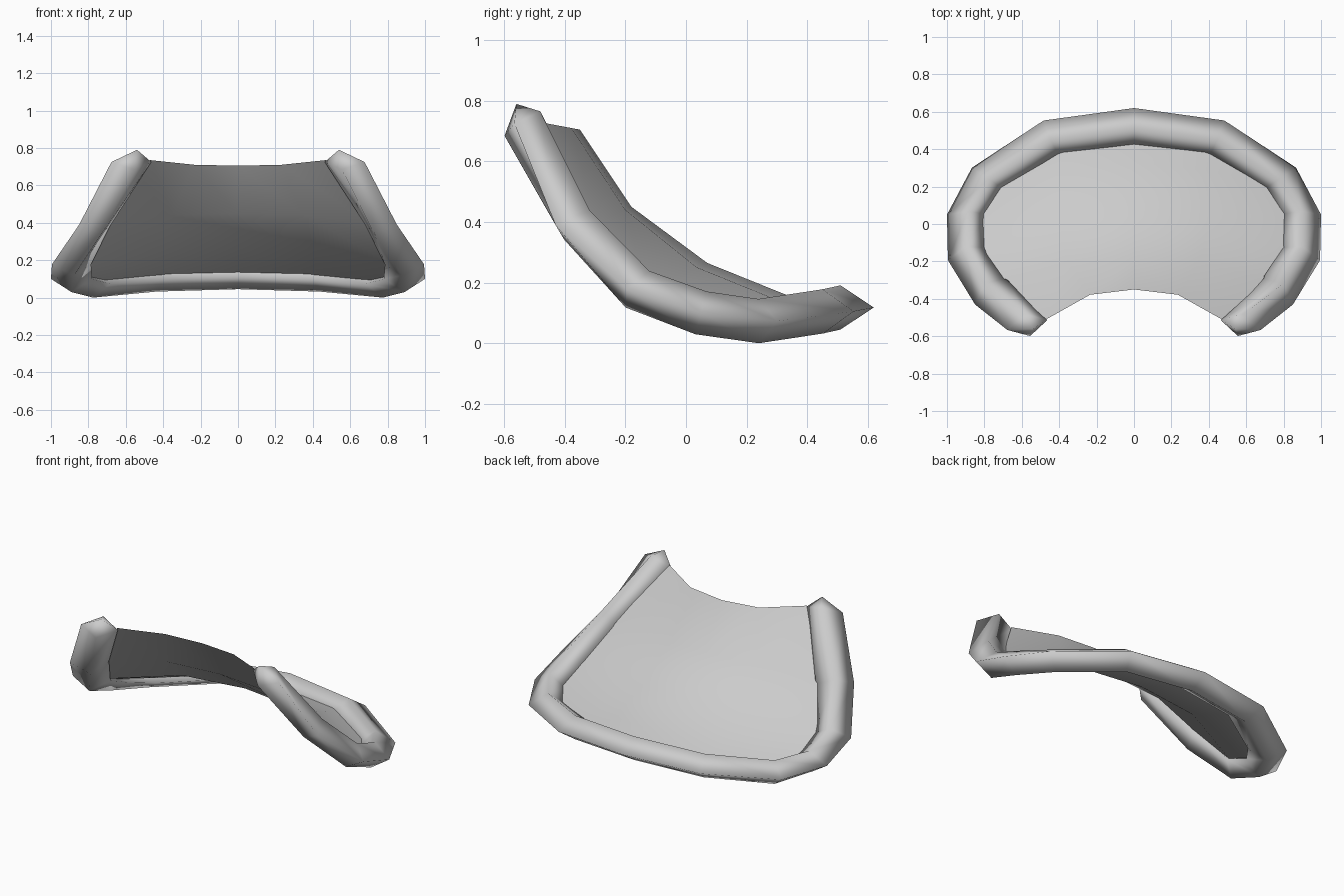
import bpy
import math
from mathutils import Vector

old = bpy.data.objects.get("Cube")
if old:
    bpy.data.objects.remove(old)

grey = bpy.data.materials.new("light grey")
grey.use_nodes = True
colour = (0.6, 0.6, 0.6, 1)
grey.diffuse_color = colour
grey.node_tree.nodes["Principled BSDF"].inputs["Base Color"].default_value = colour


def add_object(name, verts, faces):
    """Make a smooth shaded mesh object."""
    mesh = bpy.data.meshes.new(name)
    mesh.from_pydata(verts, [], faces)
    mesh.materials.append(grey)
    mesh.shade_smooth()
    obj = bpy.data.objects.new(name, mesh)
    bpy.context.collection.objects.link(obj)
    return obj


def skin(rows, columns, closed):
    """Quads joining neighbouring rows of vertices."""
    faces = []
    for r in range(rows - 1):
        for c in range(columns if closed else columns - 1):
            d = (c + 1) % columns
            faces.append((r * columns + c, r * columns + d,
                          (r + 1) * columns + d, (r + 1) * columns + c))
    return faces


# Rim: half path from the back centre to the front tip,
# each with the compass angle of its outer ridge
half_path = [
    ((0, 0.51, 0.118), 90),
    ((0.44, 0.452, 0.105), 67),
    ((0.775, 0.24, 0.073), 34),
    ((0.89, 0.05, 0.1), 0),
    ((0.89, -0.16, 0.178), -18),
    ((0.765, -0.36, 0.39), -40),
    ((0.57, -0.54, 0.725), -14),
]
half_width, half_height = 0.11, 0.073

points = [Vector(p) for p, angle in half_path]
half_rings = []
for i, (p, angle) in enumerate(half_path):
    a = math.radians(angle)
    out = Vector((math.cos(a), math.sin(a), 0))
    behind = points[i - 1] if i else points[1] * 1
    if i == 0:
        behind.x *= -1
    along = points[min(i + 1, len(points) - 1)] - behind
    up = out.cross(along).normalized()
    if up.z < 0:
        up.negate()
    half_rings.append([points[i] + out * half_width, points[i] + up * half_height,
                       points[i] - out * half_width, points[i] - up * half_height])


def mirrored(ring):
    return [Vector((-v.x, v.y, v.z)) for v in ring]


rings = [mirrored(r) for r in reversed(half_rings[1:])] + half_rings
verts = [v for ring in rings for v in ring]
faces = skin(len(rings), 4, True)

# Pointed end caps
tip = Vector((0.54, -0.56, 0.79))
for ring_start, apex in ((0, mirrored([tip])[0]), (len(verts) - 4, tip)):
    verts.append(apex)
    for k in range(4):
        face = (ring_start + k, ring_start + (k + 1) % 4, len(verts) - 1)
        faces.append(face[::-1] if ring_start == 0 else face)
rim = add_object("rim", verts, faces)

# Arched panel: each row runs from a centre point out to the rim
panel_rows = [
    ((-0.35, 0.705), (0.47, -0.51, 0.735)),
    ((-0.18, 0.45), (0.7, -0.3, 0.4)),
    ((0.07, 0.265), (0.81, -0.13, 0.185)),
    ((0.33, 0.16), (0.83, 0.06, 0.105)),
    ((0.47, 0.125), (0.73, 0.22, 0.08)),
]
verts = []
for (cy, cz), (ex, ey, ez) in panel_rows:
    for u in (-1, -0.5, 0, 0.5, 1):
        f = abs(u) ** 2.5
        verts.append((ex * u, cy + (ey - cy) * f, cz + (ez - cz) * f))
panel = add_object("panel", verts, skin(len(panel_rows), 5, False))

# Point every face outward, with the panel facing up
for obj in (rim, panel):
    bpy.context.view_layer.objects.active = obj
    bpy.ops.object.mode_set(mode='EDIT')
    bpy.ops.mesh.select_all(action='SELECT')
    bpy.ops.mesh.normals_make_consistent(inside=False)
    bpy.ops.object.mode_set(mode='OBJECT')
if panel.data.polygons[0].normal.z < 0:
    panel.data.flip_normals()
